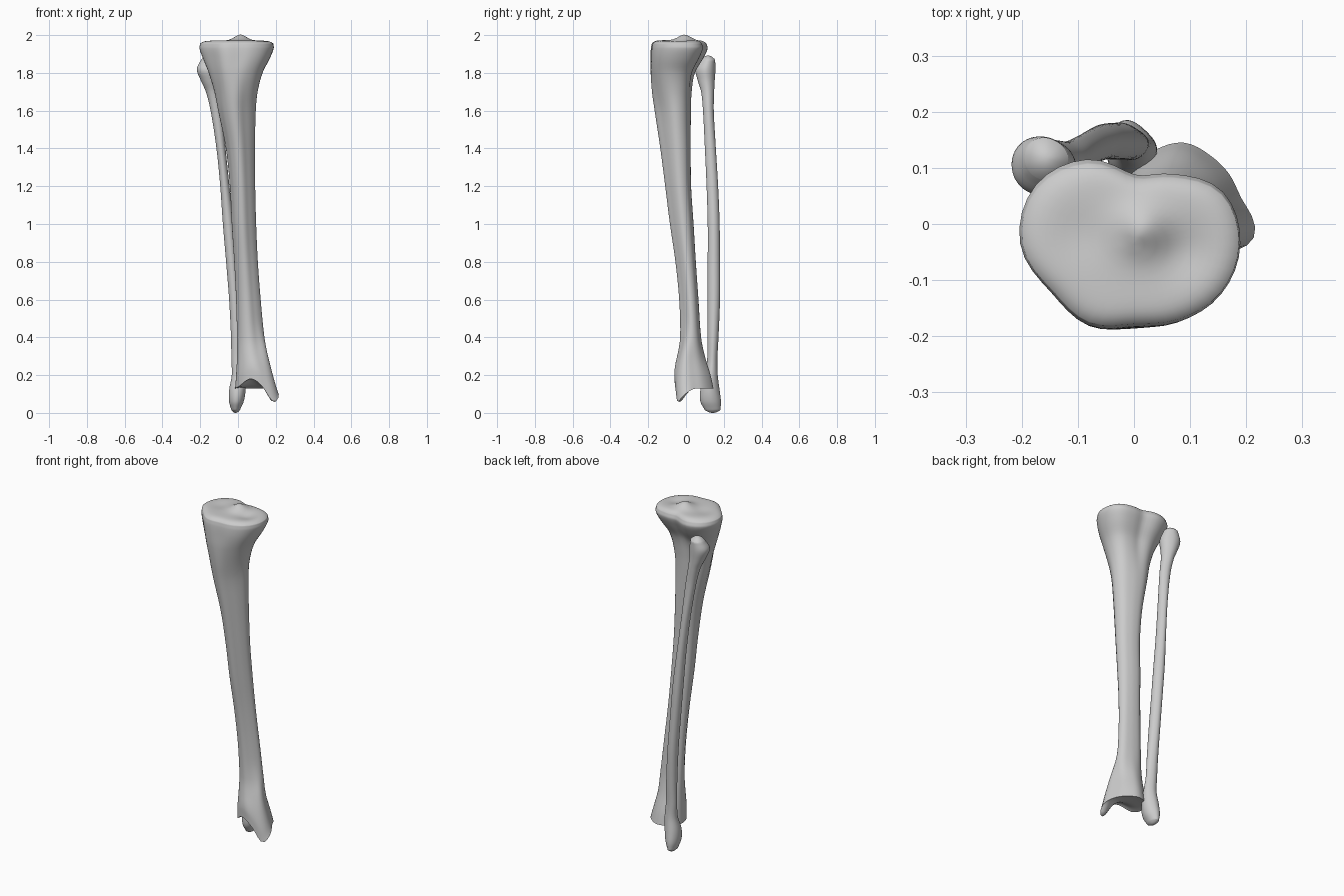
import bpy
import bmesh
from math import sin, cos, pi, exp

SEGMENTS = 48
STEPS = 5

default_cube = bpy.data.objects.get("Cube")
if default_cube:
    bpy.data.objects.remove(default_cube, do_unlink=True)

bone_grey = bpy.data.materials.new("bone_grey")
bone_grey.use_nodes = True
bone_grey.diffuse_color = (0.6, 0.6, 0.6, 1)
bone_grey.node_tree.nodes["Principled BSDF"].inputs["Base Color"].default_value = (0.6, 0.6, 0.6, 1)

# Outline radii every thirty degrees, counted from +x
PLATEAU = [.19, .183, .142, .122, .172, .205, .205, .173, .167, .147, .16, .18]
SHAFT = [1.05, 1, .87, .87, .97, .95, .85, .83, 1, 1.15, .95, .95]
ANKLE = [.1, .09, .09, .1, .1, .105, .1, .1, .1, .105, .115, .14]
ROUND = [1, .97, .95, 1, 1.03, 1, .96, .97, 1, 1.03, 1, .97]

# Bone sections from bottom to top: z, x min, x max, y min, y max
TIBIA = [
    (.13, -.015, .216, -.06, .145),
    (.2, -.01, .196, -.06, .13),
    (.3, -.005, .16, -.045, .1),
    (.4, -.005, .14, -.031, .08),
    (.6, -.01, .12, -.036, .066),
    (.8, -.02, .105, -.056, .052),
    (1, -.033, .096, -.085, .04),
    (1.2, -.043, .091, -.11, .027),
    (1.4, -.064, .09, -.136, .025),
    (1.6, -.105, .094, -.166, .026),
    (1.7, -.125, .104, -.18, .03),
    (1.8, -.155, .13, -.187, .047),
    (1.88, -.187, .17, -.188, .093),
    (1.93, -.204, .189, -.186, .115),
    (1.955, -.2, .187, -.181, .108),
]
FIBULA = [
    (.015, -.035, .01, .1, .182),
    (.06, -.047, .03, .076, .185),
    (.12, -.047, .04, .076, .178),
    (.2, -.033, .04, .1, .168),
    (.28, -.035, .03, .112, .166),
    (.4, -.037, .025, .114, .172),
    (.6, -.047, .012, .115, .18),
    (.8, -.063, -.005, .115, .18),
    (1, -.08, -.022, .115, .178),
    (1.2, -.094, -.045, .109, .17),
    (1.4, -.114, -.066, .1, .158),
    (1.6, -.145, -.085, .09, .147),
    (1.7, -.17, -.1, .08, .149),
    (1.76, -.197, -.105, .062, .152),
    (1.82, -.218, -.104, .05, .156),
    (1.87, -.195, -.117, .078, .154),
]


def smoothstep(low, high, value):
    t = max(0, min(1, (value - low) / (high - low)))
    return t * t * (3 - 2 * t)


def bump(x, y, cx, cy, width):
    return exp(-((x - cx) ** 2 + (y - cy) ** 2) / width ** 2)


def hermite(a, b, slope_a, slope_b, t):
    return (a * (2 * t ** 3 - 3 * t ** 2 + 1) + slope_a * (t ** 3 - 2 * t ** 2 + t)
            + b * (3 * t ** 2 - 2 * t ** 3) + slope_b * (t ** 3 - t ** 2))


def smooth_sections(rows):
    """Interpolate the section table along z."""
    def slope(i, k):
        a, b = rows[max(i - 1, 0)], rows[min(i + 1, len(rows) - 1)]
        return (b[k] - a[k]) / (b[0] - a[0])

    result = []
    for i in range(len(rows) - 1):
        a, b = rows[i], rows[i + 1]
        gap = b[0] - a[0]
        for step in range(STEPS):
            t = step / STEPS
            result.append([a[0] + gap * t] + [
                hermite(a[k], b[k], slope(i, k) * gap, slope(i + 1, k) * gap, t)
                for k in range(1, 5)])
    return result + [list(rows[-1])]


def unit_outline(radii):
    """Smooth closed outline fitted to the square from -1 to 1."""
    count = len(radii)
    points = []
    for s in range(SEGMENTS):
        position = s * count / SEGMENTS
        i = int(position)
        p, a, b, n = (radii[(i + k) % count] for k in (-1, 0, 1, 2))
        r = hermite(a, b, (b - p) / 2, (n - a) / 2, position - i)
        angle = s * 2 * pi / SEGMENTS
        points.append((r * cos(angle), r * sin(angle)))
    axes = []
    for values in zip(*points):
        low, high = min(values), max(values)
        axes.append([2 * (v - low) / (high - low) - 1 for v in values])
    return list(zip(*axes))


def section_ring(section, outline):
    z, x0, x1, y0, y1 = section
    return [((x0 + x1) / 2 + u * (x1 - x0) / 2,
             (y0 + y1) / 2 + v * (y1 - y0) / 2, z) for u, v in outline]


def cap_rings(ring, height, power, count=14):
    """Shrinking rings that close an end, rising by height at the middle."""
    cx = sum(p[0] for p in ring) / len(ring)
    cy = sum(p[1] for p in ring) / len(ring)
    rings = []
    for i in range(1, count):
        s = cos(i / count * pi / 2)
        rings.append([(cx + (x - cx) * s, cy + (y - cy) * s, z + height * (1 - s ** power))
                      for x, y, z in ring])
    return rings, (cx, cy, ring[0][2] + height)


def build_bone(name, rows, outline_at, bottom, top, relief):
    rings = [section_ring(s, unit_outline(outline_at(s[0]))) for s in smooth_sections(rows)]
    low_rings, low_pole = cap_rings(rings[0], *bottom)
    high_rings, high_pole = cap_rings(rings[-1], *top)
    rings = low_rings[::-1] + rings + high_rings

    bm = bmesh.new()

    def add(p):
        return bm.verts.new((p[0], p[1], p[2] + relief(*p)))

    loops = [[add(p) for p in ring] for ring in rings]
    low, high = add(low_pole), add(high_pole)
    for j in range(SEGMENTS):
        k = (j + 1) % SEGMENTS
        for a, b in zip(loops, loops[1:]):
            bm.faces.new((a[j], a[k], b[k], b[j]))
        bm.faces.new((low, loops[0][k], loops[0][j]))
        bm.faces.new((high, loops[-1][j], loops[-1][k]))
    bmesh.ops.recalc_face_normals(bm, faces=bm.faces)
    for face in bm.faces:
        face.smooth = True
    mesh = bpy.data.meshes.new(name)
    bm.to_mesh(mesh)
    bm.free()
    mesh.materials.append(bone_grey)
    bone = bpy.data.objects.new(name, mesh)
    bpy.context.collection.objects.link(bone)
    return bone


def tibia_outline(z):
    knee = smoothstep(1.55, 1.9, z)
    ankle = smoothstep(.5, .18, z)
    return [p / .17 * knee + a / .1 * ankle + s * (1 - knee - ankle)
            for p, a, s in zip(PLATEAU, ANKLE, SHAFT)]


def tibia_relief(x, y, z):
    # Inner ankle knob and raised front edge at the lower end
    lower = smoothstep(.36, .14, z) * (
        .05 * bump(x, y, .07, -.05, .06) - .075 * bump(x, y, .188, -.035, .044))
    # Central ridge and shallow joint hollows on the plateau
    upper = smoothstep(1.93, 1.965, z) * (
        .03 * bump(x, y, .015, -.01, .045) - .012 * bump(x, y, .09, -.05, .05)
        - .006 * bump(x, y, -.1, -.02, .05))
    return lower + upper


# Large shin bone and slender outer bone
tibia = build_bone("shin_bone", TIBIA, tibia_outline, (.012, 2), (.018, 10), tibia_relief)
fibula = build_bone("outer_leg_bone", FIBULA, lambda z: ROUND, (-.015, 2), (.022, 2),
                    lambda x, y, z: 0)

# Smooth shading with the joint rim kept crisp
for bone in (tibia, fibula):
    bpy.ops.object.select_all(action="DESELECT")
    bone.select_set(True)
    bpy.context.view_layer.objects.active = bone
    bpy.ops.object.shade_smooth_by_angle(angle=pi / 3)
